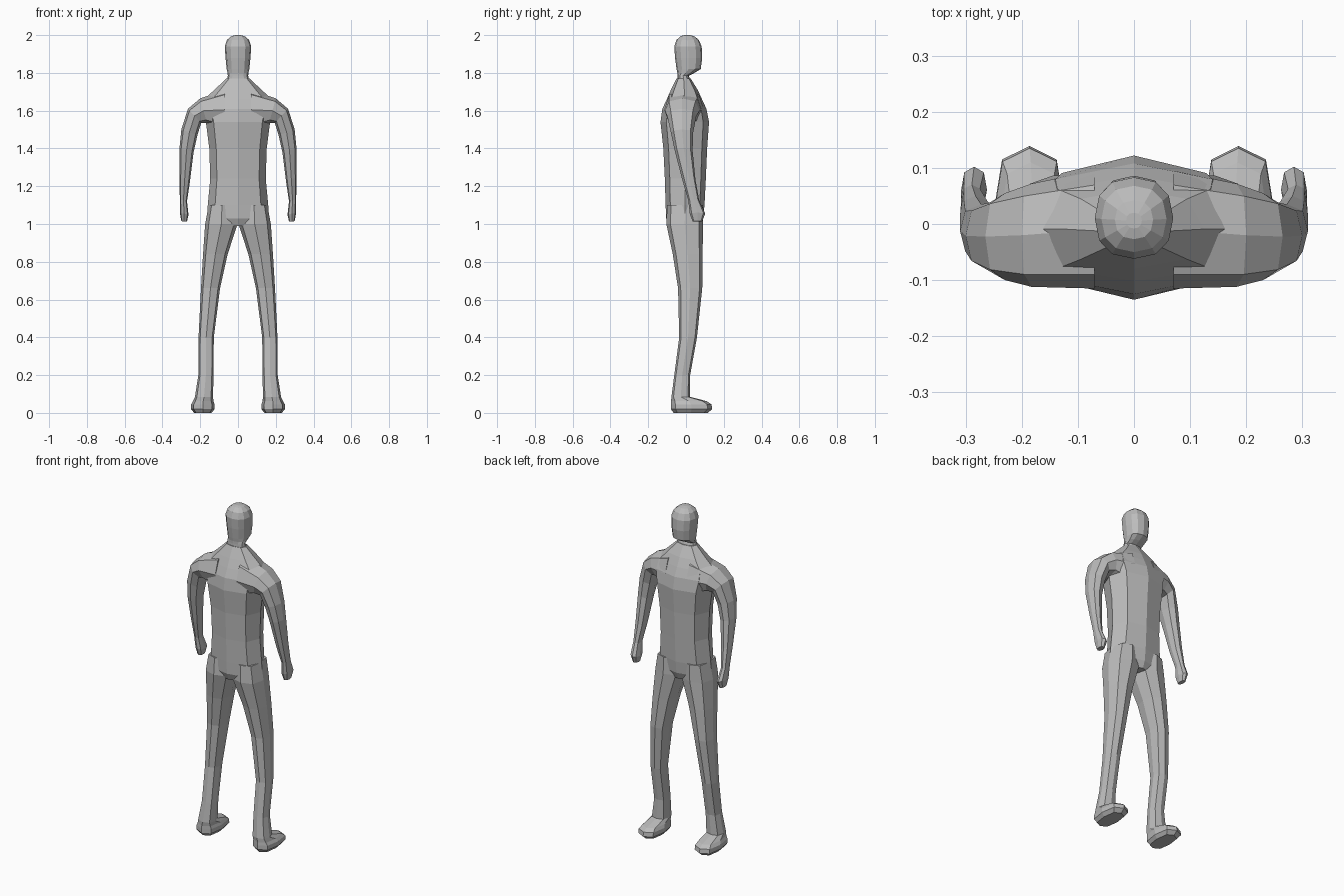
import bpy, bmesh, math
from mathutils import Vector

skin = bpy.data.materials.new("plain grey")
skin.diffuse_color = (0.5, 0.5, 0.5, 1)


def ring(a, b, y0, y1, sides, square):
    """Rounded cross-section between points a and b (x, z), spanning y0 to y1."""
    a = Vector((a[0], (y0 + y1) / 2, a[1]))
    b = Vector((b[0], (y0 + y1) / 2, b[1]))
    mid, u, v = (a + b) / 2, (a - b) / 2, Vector((0, (y1 - y0) / 2, 0))
    pts = []
    for i in range(sides):
        t = 2 * math.pi * i / sides
        c, s = math.cos(t), math.sin(t)
        pts.append(mid + u * math.copysign(abs(c) ** square, c)
                   + v * math.copysign(abs(s) ** square, s))
    return pts


def loft(name, rings, sides=8, square=0.8, mirror=False):
    bm = bmesh.new()
    loops = [[bm.verts.new(p) for p in ring(*r, sides, square)] for r in rings]
    for lo, hi in zip(loops, loops[1:]):
        for i in range(sides):
            j = (i + 1) % sides
            bm.faces.new((lo[i], lo[j], hi[j], hi[i]))
    bm.faces.new(loops[0][::-1])
    bm.faces.new(loops[-1])
    bmesh.ops.recalc_face_normals(bm, faces=bm.faces)
    mesh = bpy.data.meshes.new(name)
    bm.to_mesh(mesh)
    bm.free()
    mesh.materials.append(skin)
    obj = bpy.data.objects.new(name, mesh)
    bpy.context.collection.objects.link(obj)
    if mirror:
        obj.modifiers.new("mirror", 'MIRROR').use_axis[0] = True
    return obj


def level(z, x0, x1, y0, y1):
    """Horizontal cross-section."""
    return ((x1, z), (x0, z), y0, y1)


# Torso: height, half width, back, front
torso = [(0.99, 0.10, -0.09, 0.075), (1.03, 0.165, -0.105, 0.09),
         (1.10, 0.16, -0.108, 0.098), (1.24, 0.147, -0.112, 0.105),
         (1.40, 0.152, -0.12, 0.112), (1.54, 0.17, -0.135, 0.122),
         (1.61, 0.185, -0.125, 0.108), (1.66, 0.18, -0.102, 0.085),
         (1.71, 0.125, -0.08, 0.062), (1.77, 0.062, -0.05, 0.025)]
loft("torso", [level(z, -w, w, b, f) for z, w, b, f in torso])

# Head and neck: height, half width, back, front
head = [(1.74, 0.062, -0.048, 0.03), (1.785, 0.054, -0.045, 0.015),
        (1.80, 0.055, -0.046, 0.045), (1.82, 0.06, -0.05, 0.078),
        (1.88, 0.066, -0.058, 0.086), (1.94, 0.07, -0.062, 0.083),
        (1.975, 0.058, -0.05, 0.068), (1.995, 0.034, -0.027, 0.042),
        (2.0, 0.014, -0.008, 0.02)]
loft("head", [level(z, -w, w, b, f) for z, w, b, f in head], 12, 0.85)

# Arms with shoulders and closed hands: outer point, inner point, back, front
loft("arm", [((0.07, 1.71), (0.07, 1.50), -0.115, 0.095),
             ((0.20, 1.665), (0.165, 1.535), -0.112, 0.072),
             ((0.265, 1.61), (0.195, 1.535), -0.10, 0.055),
             ((0.30, 1.50), (0.215, 1.47), -0.08, 0.038),
             ((0.31, 1.40), (0.235, 1.38), -0.06, 0.035),
             ((0.31, 1.25), (0.255, 1.22), -0.02, 0.05),
             ((0.308, 1.13), (0.27, 1.12), 0.012, 0.07),
             ((0.308, 1.06), (0.262, 1.05), 0.02, 0.102),
             ((0.30, 1.015), (0.27, 1.012), 0.035, 0.085)], mirror=True)

# Legs with feet: height, inner, outer, back, front
leg = [(1.10, 0.015, 0.155, -0.10, 0.09), (1.0, 0.002, 0.174, -0.104, 0.09),
       (0.84, 0.055, 0.185, -0.07, 0.088), (0.66, 0.095, 0.196, -0.042, 0.086),
       (0.40, 0.128, 0.209, -0.036, 0.058), (0.20, 0.13, 0.21, -0.062, 0.022),
       (0.085, 0.132, 0.228, -0.077, 0.022), (0.062, 0.13, 0.238, -0.079, 0.11),
       (0.045, 0.124, 0.248, -0.08, 0.135), (0.02, 0.124, 0.249, -0.08, 0.139),
       (0.0, 0.14, 0.232, -0.065, 0.115)]
loft("leg", [level(*r) for r in leg], square=0.72, mirror=True)
